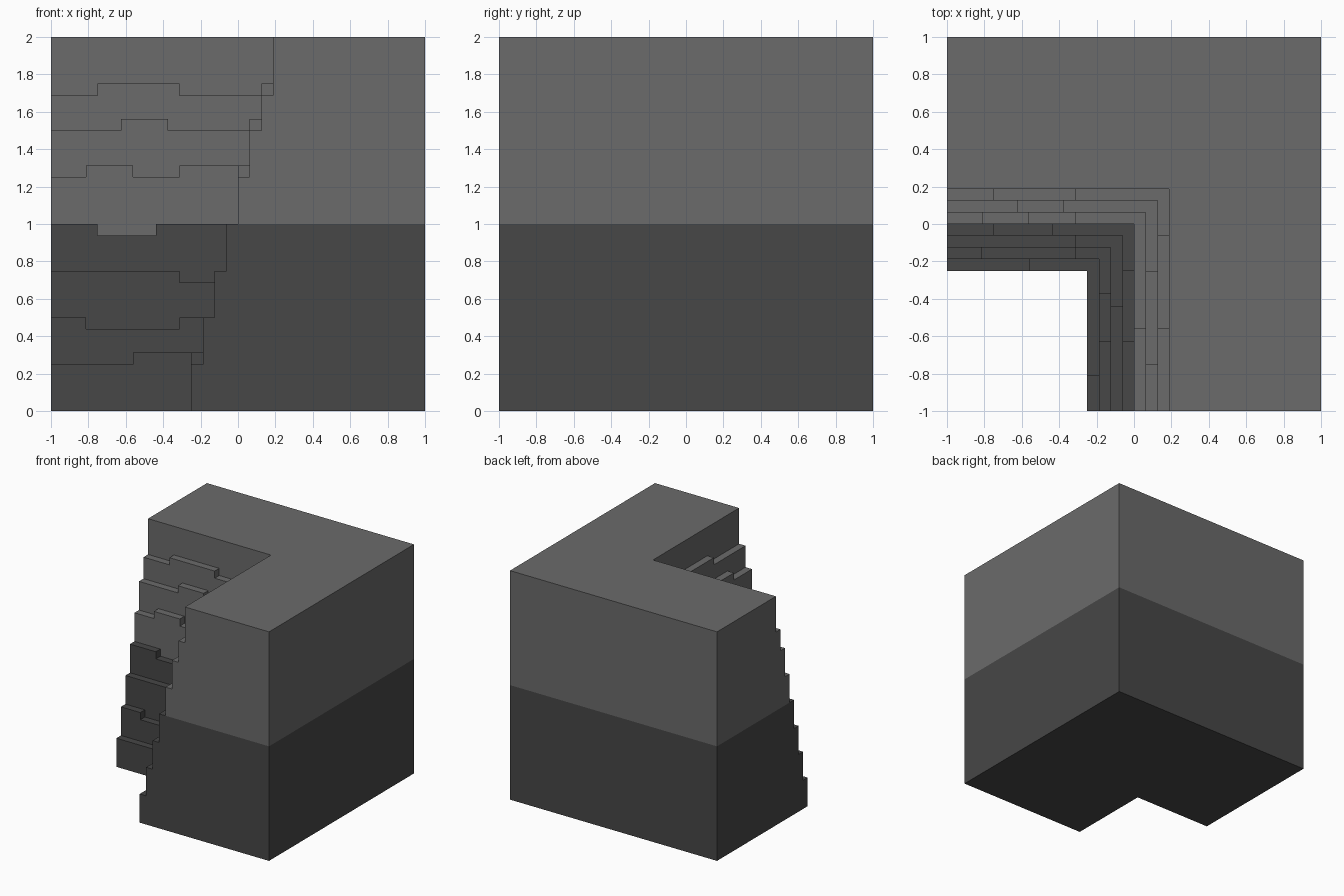
import bpy
import bmesh

cube = bpy.data.objects.get("Cube")
if cube:
    bpy.data.objects.remove(cube, do_unlink=True)


def make_material(name, value):
    mat = bpy.data.materials.new(name)
    mat.use_nodes = True
    colour = (value, value, value, 1.0)
    mat.diffuse_color = colour
    mat.node_tree.nodes["Principled BSDF"].inputs["Base Color"].default_value = colour
    return mat


DARK, LIGHT = 0, 1
materials = [make_material("dark grey", 0.063), make_material("light grey", 0.145)]

U = 0.0625          # thickness of one course
COURSES = 7

# Each course top is a list of (start along the arm, height) runs
back_arm = [
    [(-1, 0.25), (-0.5625, 0.3125)],
    [(-1, 0.5), (-0.8125, 0.4375), (-0.3125, 0.5)],
    [(-1, 0.75), (-0.3125, 0.6875)],
    [(-1, 1.0), (-0.75, 0.9375), (-0.4375, 1.0)],
    [(-1, 1.25), (-0.8125, 1.3125), (-0.5625, 1.25), (-0.3125, 1.3125)],
    [(-1, 1.5), (-0.625, 1.5625), (-0.375, 1.5)],
    [(-1, 1.6875), (-0.75, 1.75), (-0.3125, 1.6875)],
]
left_arm = [
    [(-1, 0.25), (-0.8125, 0.3125)],
    [(-1, 0.5), (-0.625, 0.4375), (-0.375, 0.5)],
    [(-1, 0.75), (-0.4375, 0.6875)],
    [(-1, 1.0), (-0.625, 0.9375), (-0.25, 1.0)],
    [(-1, 1.25), (-0.5625, 1.3125)],
    [(-1, 1.5), (-0.75, 1.5625), (-0.25, 1.5)],
    [(-1, 1.6875), (-0.5625, 1.75), (-0.0625, 1.6875)],
]


def depth(k):
    """Depth of the riser of course k, which is also where it meets the corner."""
    return -0.25 + U * k


def outline(runs, end):
    """Stepped line along the top of a course, from the arm's end to the corner."""
    points = []
    for i, (start, h) in enumerate(runs):
        stop = runs[i + 1][0] if i + 1 < len(runs) else end
        points += [(start, h), (stop, h)]
    return points


def build_arm(bm, tops, place):
    """Add one arm; place turns (along, depth, height) into a position."""
    def face(points, colour):
        f = bm.faces.new([bm.verts.new(place(*p)) for p in points])
        f.material_index = colour

    levels = [[(-1, 0.0)]] + tops + [[(-1, 2.0)]]
    for k in range(COURSES + 1):
        colour = DARK if k < 4 else LIGHT
        d0, d1 = depth(k), depth(k + 1)
        # Riser between the course below and this one
        low = outline(levels[k], d0)
        high = outline(levels[k + 1], d0)
        face([(s, d0, z) for s, z in low + high[::-1]], colour)
        if k == COURSES:
            break
        # Treads, mitred at the inner corner, and the sides of the notches
        runs = tops[k]
        for i, (start, h) in enumerate(runs):
            last = i + 1 == len(runs)
            near, far = (d0, d1) if last else (runs[i + 1][0],) * 2
            face([(start, d0, h), (near, d0, h), (far, d1, h), (start, d1, h)], colour)
            if not last:
                h2 = runs[i + 1][1]
                face([(near, d0, h), (near, d1, h), (near, d1, h2), (near, d0, h2)], colour)

    # Stepped end, outer side and flat top or bottom of each half
    for colour, first, last, z0, z1 in ((DARK, 0, 4, 0, 1), (LIGHT, 4, COURSES, 1, 2)):
        end = [(-1, depth(first), z0)]
        for k in range(first, last):
            h = tops[k][0][1]
            end += [(-1, depth(k), h), (-1, depth(k + 1), h)]
        if colour == LIGHT:
            end.append((-1, depth(last), z1))
        face(end + [(-1, 1, z1), (-1, 1, z0)], colour)
        face([(-1, 1, z0), (1, 1, z0), (1, 1, z1), (-1, 1, z1)], colour)
        d, z = (depth(0), 0) if colour == DARK else (depth(COURSES), 2)
        face([(-1, d, z), (d, d, z), (1, 1, z), (-1, 1, z)], colour)


# Both arms form one closed, stepped corner
bm = bmesh.new()
build_arm(bm, back_arm, lambda s, d, z: (s, d, z))
build_arm(bm, left_arm, lambda s, d, z: (d, s, z))
bmesh.ops.remove_doubles(bm, verts=bm.verts[:], dist=0.0005)
bmesh.ops.recalc_face_normals(bm, faces=bm.faces[:])

mesh = bpy.data.meshes.new("stepped_corner_wall")
bm.to_mesh(mesh)
bm.free()
for mat in materials:
    mesh.materials.append(mat)
wall = bpy.data.objects.new("stepped_corner_wall", mesh)
bpy.context.collection.objects.link(wall)
